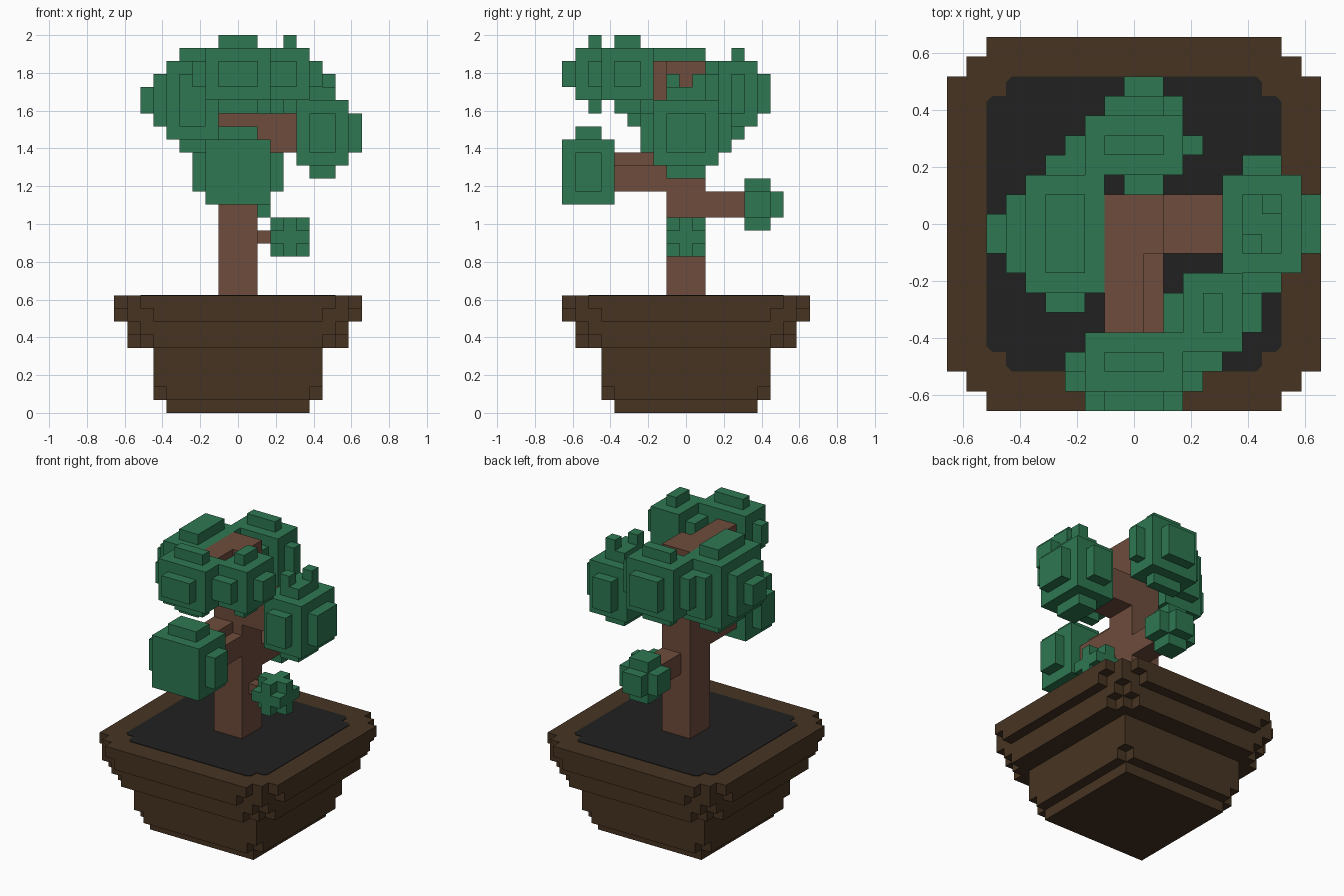
import bpy
import bmesh
from mathutils import Vector

UNIT = 2 / 29  # edge length of one block

cube = bpy.data.objects.get("Cube")
if cube:
    bpy.data.objects.remove(cube, do_unlink=True)


def make_material(name, color):
    mat = bpy.data.materials.new(name)
    mat.use_nodes = True
    mat.diffuse_color = color
    mat.node_tree.nodes["Principled BSDF"].inputs["Base Color"].default_value = color
    return mat


leaf = make_material("leaf green", (0.027, 0.185, 0.083, 1))
bark = make_material("bark brown", (0.156, 0.072, 0.045, 1))
clay = make_material("dark clay", (0.062, 0.034, 0.016, 1))
earth = make_material("black earth", (0.015, 0.015, 0.015, 1))


def finish(name, bm, mat):
    bmesh.ops.scale(bm, vec=(UNIT, UNIT, UNIT), verts=bm.verts)
    mesh = bpy.data.meshes.new(name)
    bm.to_mesh(mesh)
    bm.free()
    mesh.materials.append(mat)
    obj = bpy.data.objects.new(name, mesh)
    bpy.context.collection.objects.link(obj)
    return obj


def add_box(bm, low, high):
    low, high = Vector(low), Vector(high)
    verts = bmesh.ops.create_cube(bm, size=1)["verts"]
    bmesh.ops.scale(bm, vec=high - low, verts=verts)
    bmesh.ops.translate(bm, vec=(low + high) / 2, verts=verts)


def box(name, low, high, mat):
    bm = bmesh.new()
    add_box(bm, low, high)
    return finish(name, bm, mat)


# Side name -> axis index and direction
SIDES = {"left": (0, 1), "right": (0, -1), "back": (1, 1),
         "front": (1, -1), "top": (2, 1), "bottom": (2, -1)}


def add_bump(bm, low, high, side, inset, height):
    """Raised panel on one side of a block."""
    axis, sign = SIDES[side]
    a = Vector(low) + Vector((inset, inset, inset))
    b = Vector(high) - Vector((inset, inset, inset))
    a[axis], b[axis] = low[axis], high[axis]
    if sign > 0:
        b[axis] += height
    else:
        a[axis] -= height
    add_box(bm, a, b)


def bush(name, low, high, sides, inset=1, extras=()):
    bm = bmesh.new()
    add_box(bm, low, high)
    for side in sides.split():
        add_bump(bm, low, high, side, inset, 1)
    for side in extras:  # second, smaller step
        add_bump(bm, low, high, side, inset + 1, 2)
    return finish(name, bm, leaf)


# Pot: stacked rings, each a union of a square and a cross
def pot_layer(name, bottom, top, reach, arm, square):
    bm = bmesh.new()
    for x, y in {(reach, arm), (arm, reach), (square, square)}:
        add_box(bm, (-x, -y, bottom), (x, y, top))
    finish(name, bm, clay)


pot_layer("pot_foot", 0, 1, 5.5, 5.5, 5.5)
pot_layer("pot_body_base", 1, 2, 6.5, 5.5, 5.5)
pot_layer("pot_body", 2, 5, 6.5, 6.5, 6.5)
pot_layer("pot_collar_lower", 5, 6, 8.5, 6.5, 7.5)
pot_layer("pot_collar_upper", 6, 7, 8.5, 7.5, 7.5)
pot_layer("pot_rim_lower", 7, 8, 9.5, 6.5, 8.5)
pot_layer("pot_rim_upper", 8, 9, 9.5, 7.5, 8.5)

# Soil: thin plate with notched corners
corner = [(7.5, 6.2), (7.2, 6.5), (6.5, 6.5), (6.5, 7.2), (6.2, 7.5)]
outline = []
for sx, sy in ((1, 1), (-1, 1), (-1, -1), (1, -1)):
    points = [(sx * x, sy * y) for x, y in corner]
    outline += points if sx == sy else points[::-1]
bm = bmesh.new()
face = bm.faces.new([bm.verts.new((x, y, 9)) for x, y in outline])
raised = bmesh.ops.extrude_face_region(bm, geom=[face])["geom"]
top_verts = [v for v in raised if isinstance(v, bmesh.types.BMVert)]
bmesh.ops.translate(bm, vec=(0, 0, 0.05), verts=top_verts)
bmesh.ops.recalc_face_normals(bm, faces=bm.faces)
finish("soil", bm, earth)

# Trunk and branches
box("trunk", (-1.5, -1.5, 9), (1.5, 1.5, 27), bark)
box("top_branch", (-1.5, -5.5, 24), (0.5, -1.5, 27), bark)
box("front_branch", (-1.5, -5.5, 17), (1.5, -1.5, 19), bark)
box("front_branch_ridge", (-1.5, -5.5, 19), (0.5, -1.5, 20), bark)
box("left_branch", (1.5, -1.5, 20), (4.5, 1.5, 23), bark)
box("back_twig", (-0.5, 1.5, 15), (1.5, 4.5, 17), bark)
box("left_twig", (1.5, -0.5, 13), (2.5, 0.5, 14), bark)

# Large leaf clusters
bush("back_bush", (-2.5, 2.5, 22), (2.5, 5.5, 27), "left right back top bottom")
box("back_bush_stub", (-0.5, 1.5, 23), (1.5, 2.5, 26), leaf)
bush("right_bush", (-5.5, -3.5, 21), (-1.5, 2.5, 27),
     "right front back top bottom", extras=["right"])
bush("left_bush", (4.5, -2.5, 19), (8.5, 2.5, 24), "left front back top bottom")
box("left_bush_sprig_back", (6.5, 0.5, 24), (7.5, 1.5, 26), leaf)
box("left_bush_sprig_front", (5.5, -1.5, 24), (6.5, -0.5, 26), leaf)
bush("corner_bush", (2.5, -6.5, 24), (5.5, -2.5, 28), "left right front top bottom")
bush("upper_front_bush", (-2.5, -8.5, 24), (2.5, -5.5, 28),
     "left right front top bottom")
bush("lower_front_bush", (-2.5, -9.5, 16), (2.5, -5.5, 21), "left right top")

# Small leaf clusters
bush("small_back_bush", (-0.5, 4.5, 15), (1.5, 6.5, 17),
     "left right back top bottom", inset=0)

bm = bmesh.new()
center = Vector((4, 0, 13.5))
for axis in range(3):  # three crossed slabs
    half = Vector((1.5, 1.5, 1.5))
    half[axis] = 0.5
    add_box(bm, center - half, center + half)
finish("small_left_bush", bm, leaf)
